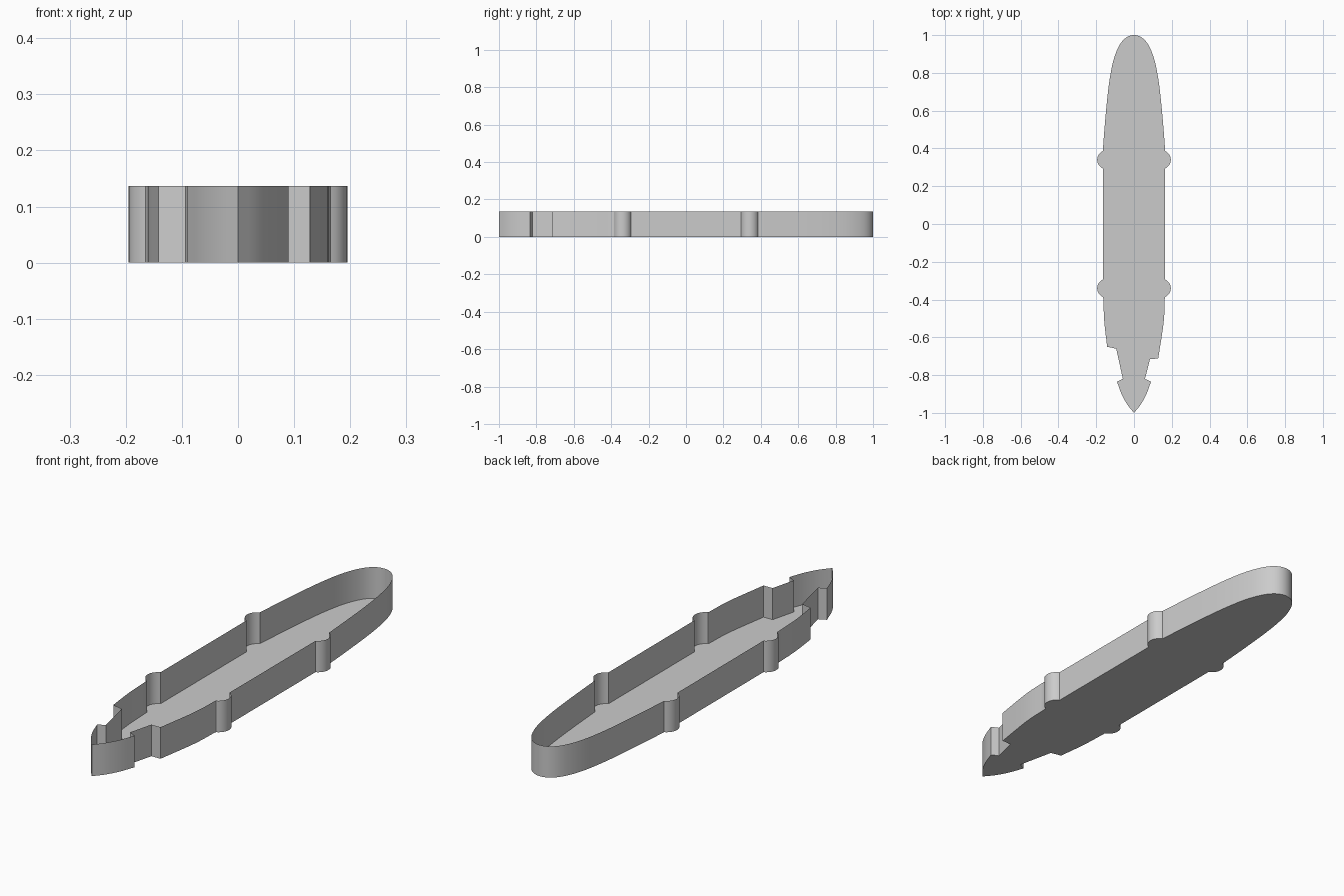
import bpy, bmesh, math
from mathutils import Vector

if "Cube" in bpy.data.objects:
    bpy.data.objects.remove(bpy.data.objects["Cube"])


def smooth_path(pts, before=None, after=None, steps=4):
    """Catmull-Rom interpolation through 2D points."""
    p = [Vector(q) for q in pts]
    a = Vector(before) if before else 2 * p[0] - p[1]
    b = Vector(after) if after else 2 * p[-1] - p[-2]
    c = [a] + p + [b]
    out = []
    for i in range(1, len(c) - 2):
        p0, p1, p2, p3 = c[i - 1:i + 3]
        for s in range(steps):
            t = s / steps
            out.append(0.5 * (2 * p1 + (p2 - p0) * t
                              + (2 * p0 - 5 * p1 + 4 * p2 - p3) * t ** 2
                              + (3 * p1 - p0 - 3 * p2 + p3) * t ** 3))
    return out + [p[-1]]


def bump(cy, cx=0.145, r=0.05, n=12):
    """Rounded side lug, running from nose to tail."""
    a = math.acos((0.165 - cx) / r)
    return [Vector((cx + r * math.cos(a - 2 * a * i / n),
                    cy + r * math.sin(a - 2 * a * i / n))) for i in range(n + 1)]


def half_outline(notch):
    """Right-hand half outline from nose tip to tail tip."""
    nose = smooth_path([(0, 1), (0.04, 0.988), (0.075, 0.95), (0.105, 0.88),
                        (0.125, 0.79), (0.14, 0.68), (0.155, 0.52), (0.165, 0.39)],
                       before=(-0.04, 0.988))
    rear = smooth_path([(0.163, -0.39), (0.157, -0.52), notch[0]])
    step = [Vector(q) for q in notch[1:]]
    fin = smooth_path([(0.09, -0.835), (0.066, -0.90), (0.036, -0.955), (0, -1)])
    return nose + bump(0.34) + bump(-0.34) + rear + step + fin


# Outline: the stern notches differ from side to side
right = half_outline([(0.128, -0.713), (0.085, -0.714), (0.058, -0.82)])
left = half_outline([(0.142, -0.65), (0.094, -0.66), (0.059, -0.82)])
outline = right + [Vector((-p.x, p.y)) for p in reversed(left[1:-1])]


def make_object(name, bm):
    mesh = bpy.data.meshes.new(name)
    bm.to_mesh(mesh)
    bm.free()
    ob = bpy.data.objects.new(name, mesh)
    bpy.context.collection.objects.link(ob)
    bpy.ops.object.select_all(action='DESELECT')
    ob.select_set(True)
    bpy.context.view_layer.objects.active = ob
    bpy.ops.object.shade_smooth_by_angle(angle=math.radians(30))
    return ob


# Thin open-topped side wall
bm = bmesh.new()
low = [bm.verts.new((p.x, p.y, 0)) for p in outline]
top = [bm.verts.new((p.x, p.y, 0.136 - 0.001 * p.y)) for p in outline]
n = len(outline)
for i in range(n):
    j = (i + 1) % n
    bm.faces.new((low[j], low[i], top[i], top[j]))
make_object("side_wall", bm)

# Flat floor closing the bottom
bm = bmesh.new()
floor = bm.faces.new([bm.verts.new((p.x, p.y, 0)) for p in outline])
bmesh.ops.triangulate(bm, faces=[floor])
make_object("floor", bm)
